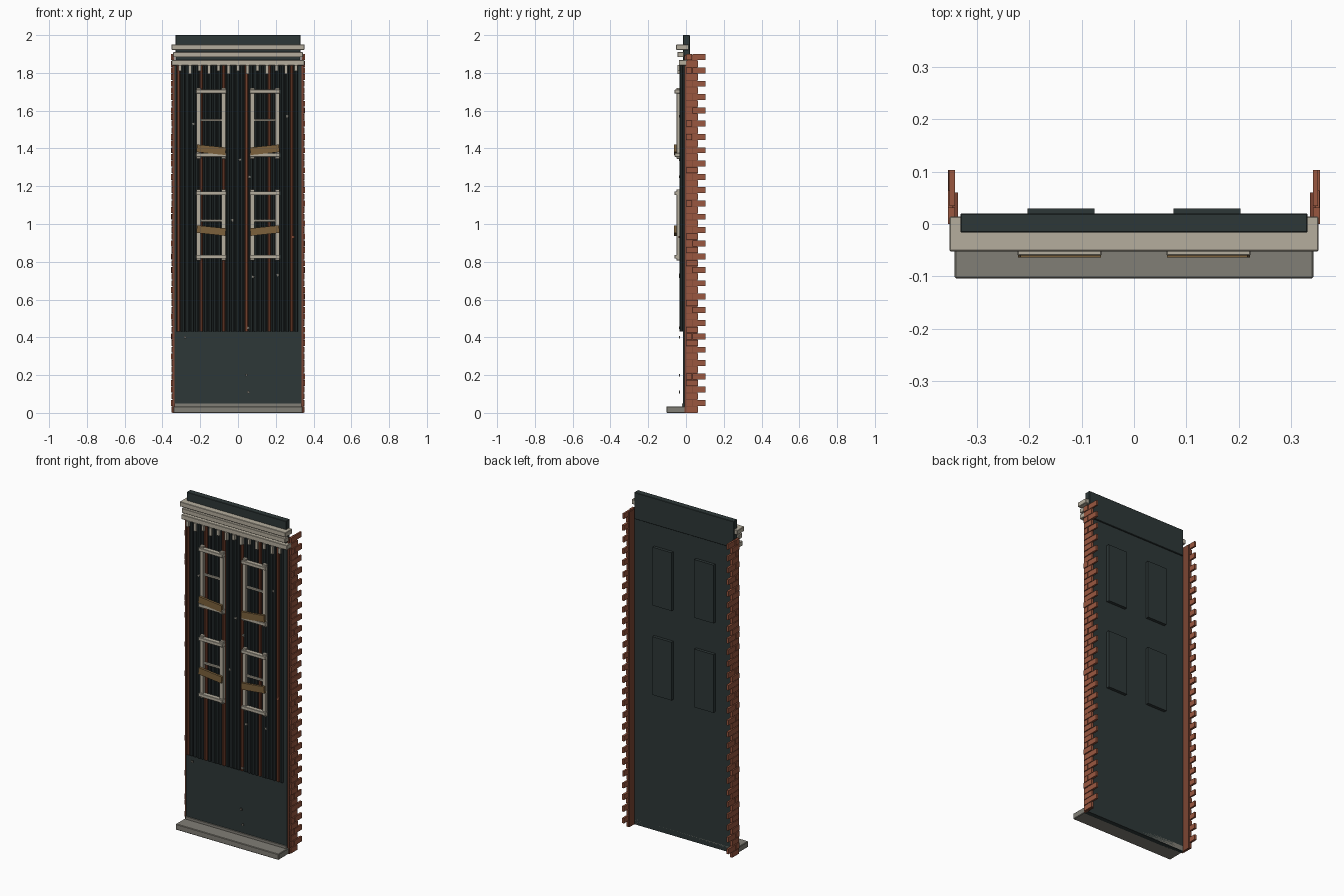
import bpy, bmesh, math, random
from mathutils import Matrix, Vector

random.seed(4)
cube = bpy.data.objects.get("Cube")
if cube:
    bpy.data.objects.remove(cube)


def material(name, r, g, b):
    m = bpy.data.materials.new(name)
    m.use_nodes = True
    m.diffuse_color = (r, g, b, 1)
    m.node_tree.nodes["Principled BSDF"].inputs["Base Color"].default_value = (r, g, b, 1)
    return m


slate = material("dark slate", 0.027, 0.039, 0.039)
iron = material("corrugated iron", 0.022, 0.031, 0.032)
rust = material("rust", 0.17, 0.05, 0.025)
brick = material("red brick", 0.32, 0.095, 0.05)
brick_dark = material("dark brick", 0.2, 0.06, 0.033)
cream = material("weathered cream", 0.46, 0.42, 0.34)
stone = material("grey stone", 0.22, 0.21, 0.18)
wood = material("old wood", 0.2, 0.12, 0.045)


def boxes(name, mat, items, bevel=0):
    """One object from boxes given as (x0, x1, y0, y1, z0, z1) and an optional tilt."""
    bm = bmesh.new()
    for x0, x1, y0, y1, z0, z1, *tilt in items:
        centre = Vector((x0 + x1, y0 + y1, z0 + z1)) / 2
        turn = Matrix.Rotation(tilt[0] if tilt else 0, 4, 'Y')
        size = Matrix.Diagonal((x1 - x0, y1 - y0, z1 - z0, 1))
        bmesh.ops.create_cube(bm, size=1, matrix=Matrix.Translation(centre) @ turn @ size)
    return finish(name, mat, bm, bevel)


def finish(name, mat, bm, bevel=0):
    mesh = bpy.data.meshes.new(name)
    bm.to_mesh(mesh)
    bm.free()
    mesh.materials.append(mat)
    ob = bpy.data.objects.new(name, mesh)
    bpy.context.collection.objects.link(ob)
    if bevel:
        mod = ob.modifiers.new("soft edges", 'BEVEL')
        mod.width = bevel
        mod.segments = 1
    return ob


def ribs(name, mat, xs, z0, z1, radius=0.0105):
    """Upright half-sunk rods forming the corrugation."""
    bm = bmesh.new()
    for x in xs:
        place = Matrix.Translation((x, -0.025, (z0 + z1) / 2))
        bmesh.ops.create_cone(bm, cap_ends=True, segments=8, radius1=radius,
                              radius2=radius, depth=z1 - z0,
                              matrix=place @ Matrix.Rotation(math.pi / 8, 4, 'Z'))
    return finish(name, mat, bm)


# Wall, parapet and pavement
boxes("wall", slate, [(-0.335, 0.335, -0.015, 0.012, 0, 1.86)])
boxes("parapet", slate, [(-0.331, 0.331, -0.016, 0.02, 1.84, 2)], 0.002)
boxes("pavement", stone, [(-0.342, 0.342, -0.104, 0.012, 0, 0.035)], 0.003)
boxes("plinth_strip", stone, [(-0.335, 0.335, -0.022, -0.012, 0.035, 0.05)])

# Corrugated cladding, every fifth rib rusted
xs = [-0.315 + 0.024 * i for i in range(27)]
ribs("iron_ribs", iron, [x for i, x in enumerate(xs) if i % 5], 0.43, 1.84)
ribs("rusted_ribs", rust, xs[::5], 0.43, 1.84)

# Toothed brick edges on both sides
row = 0.0352
for side, label in ((1, "left"), (-1, "right")):
    items = []
    for i in range(54):
        z0, z1 = i * row + 0.002, (i + 1) * row - 0.002
        spans = [(0, 0.031), (0.034, 0.103)] if i % 2 else [(0, 0.064)]
        for y0, y1 in spans:
            inner, outer = 0.341, 0.353 + random.uniform(-0.002, 0.002)
            x0, x1 = sorted((side * inner, side * outer))
            items.append((x0, x1, y0, y1, z0, z1))
    boxes(label + "_bricks", brick, items)
    x0, x1 = sorted((side * 0.335, side * 0.346))
    boxes(label + "_brick_backing", brick_dark, [(x0, x1, -0.008, 0.06, 0, 1.895)])

# Cornice mouldings and brackets
boxes("cornice", cream, [
    (-0.352, 0.352, -0.052, 0.014, 1.922, 1.95),
    (-0.344, 0.344, -0.045, -0.01, 1.883, 1.91),
    (-0.351, 0.351, -0.038, 0.005, 1.84, 1.868)], 0.002)
boxes("cornice_brackets", cream, [
    (x - 0.008, x + 0.008, -0.046, -0.015, 1.795 if i % 2 else 1.81, 1.842)
    for i, x in enumerate(-0.306 + 0.051 * k for k in range(13))])

# Windows: frames, rails, nailed boards and blocked backs
for cz, floor, rail in ((1.533, "upper", 1.55), (0.995, "lower", 1.017)):
    for side, label in ((1, "left"), (-1, "right")):
        cx = side * 0.142
        frame = []
        for s in (-1, 1):
            jx = cx + s * 0.066
            frame.append((jx - 0.012, jx + 0.012, -0.05, -0.03, cz - 0.188, cz + 0.188))
            bz = cz + s * 0.168
            frame.append((cx - 0.08, cx + 0.08, -0.06, -0.034, bz - 0.01, bz + 0.01))
        frame.append((cx - 0.055, cx + 0.055, -0.046, -0.034, rail - 0.006, rail + 0.006))
        name = label + "_" + floor
        boxes(name + "_window_frame", cream, frame, 0.0015)
        bz = cz - 0.14 if floor == "upper" else cz - 0.03
        boxes(name + "_board", wood,
              [(cx - 0.077, cx + 0.077, -0.064, -0.05, bz - 0.02, bz + 0.02,
                -side * math.radians(6))])
        px = side * 0.139
        boxes(name + "_back_panel", slate,
              [(px - 0.064, px + 0.064, 0.01, 0.03, cz - 0.175, cz + 0.175)])

# Scattered chips on the front
chips = [(-0.28, 0.4), (0.045, 0.2), (0.055, 0.11), (0.055, 0.45), (0.01, 1.34),
         (0.06, 1.25), (-0.03, 1.02), (0.21, 0.73), (0.08, 0.72), (0.26, 1.57), (-0.235, 1.53)]
boxes("chips", stone, [(x - 0.006, x + 0.006, -0.038, -0.032, z - 0.006, z + 0.006,
                        random.uniform(0, 1.5)) for x, z in chips])
boxes("loose_brick_chip", brick, [(0.285, 0.3, -0.04, -0.032, 0.925, 0.937)])
